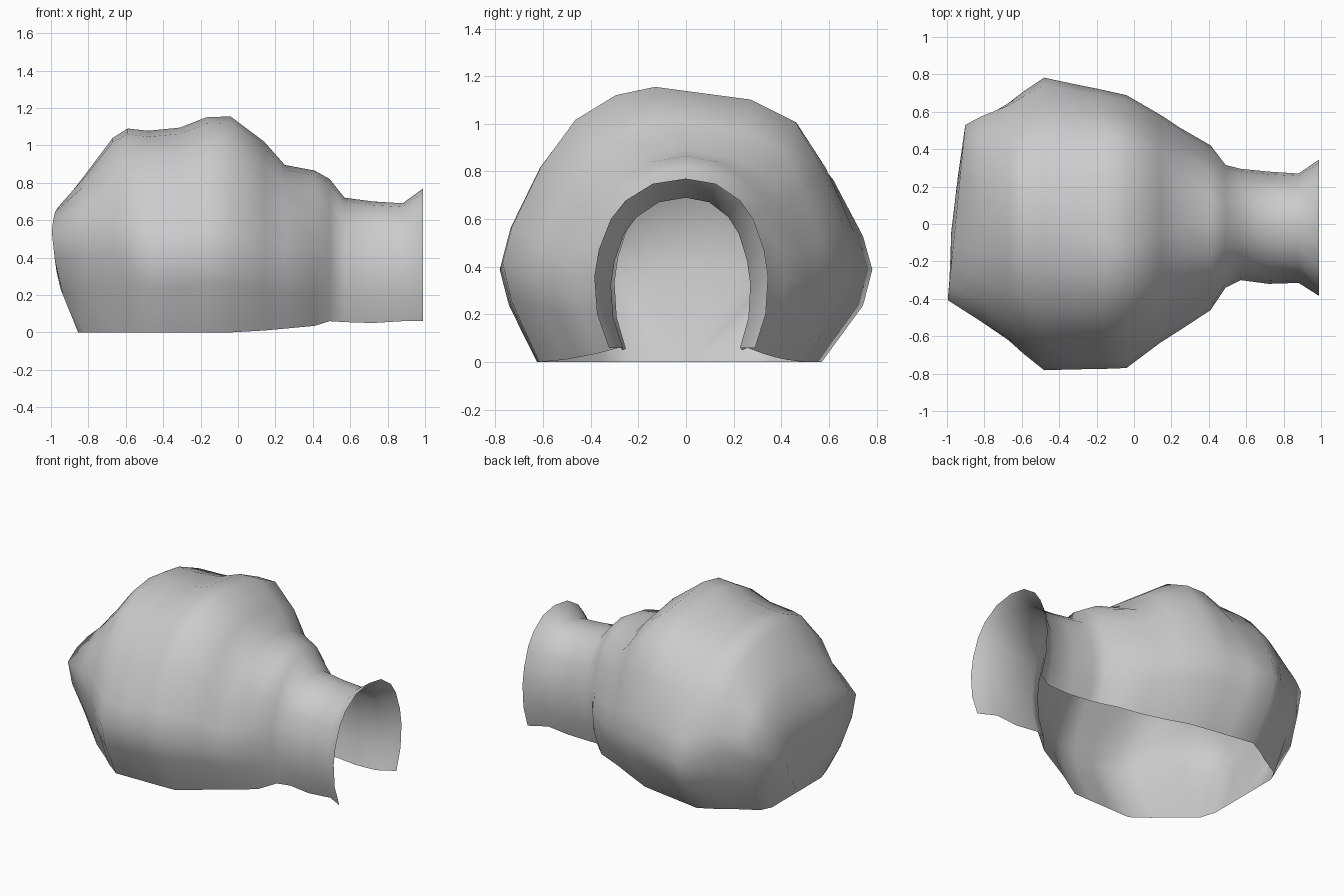
import bpy, bmesh

if "Cube" in bpy.data.objects:
    bpy.data.objects.remove(bpy.data.objects["Cube"])

# Half arch profiles (width, height fractions) from ground to apex
DOME = [(.80, 0), (.95, .22), (1, .36), (.95, .49), (.79, .71), (.59, .88), (.29, .97), (0, 1)]
ARCH = [(.84, 0), (.97, .20), (1, .42), (.95, .58), (.82, .76), (.66, .87), (.36, .97), (0, 1)]
BACK = [(.56, 0), (.78, .30), (.92, .58), (1, .81), (.80, .91), (.55, .97), (.27, 1), (0, 1)]

# Stations along x: x, width at -y, width at +y, base z, top z,
# blend (1 tunnel, -1 back), apex shift, bulge of the far shoulder
STATIONS = [
    (.99, .385, .345, .06, .77, 1, 0, 0), (.88, .315, .27, .06, .69, 1, 0, 0),
    (.72, .32, .28, .05, .70, 1, 0, 0), (.57, .30, .295, .055, .72, 1, 0, 0),
    (.49, .34, .315, .06, .82, .8, 0, 0), (.41, .46, .42, .035, .865, .4, 0, 0),
    (.25, .565, .51, .02, .895, .1, 0, .04), (.14, .635, .58, .01, 1.02, 0, .06, .09),
    (-.04, .77, .685, 0, 1.155, 0, .13, .08), (-.17, .775, .715, 0, 1.15, 0, .11, .06),
    (-.31, .777, .745, 0, 1.095, 0, .04, .02), (-.48, .782, .782, 0, 1.078, 0, 0, 0),
    (-.59, .70, .715, 0, 1.09, -.1, 0, 0), (-.67, .635, .66, 0, 1.04, -.25, 0, 0),
    (-.82, .53, .585, 0, .84, -.6, 0, 0), (-.955, .42, .53, 0, .665, -1, 0, 0)]


def back_wall(z):
    """Furthest x the rounded back wall reaches at height z."""
    if z < .26:
        return -.855 - .105 * z / .26
    return -.96 - .04 * min(1, (z - .26) / .26)


def ring(x, wl, wr, z0, z1, k, shift, bulge):
    other, t = (ARCH, k) if k >= 0 else (BACK, -k)
    prof = [(a + (c - a) * t, b + (d - b) * t) for (a, b), (c, d) in zip(DOME, other)]
    # the dome tucks in a little more at ground level on the far side
    tuck = lambda h: 1 - .09 * (1 - abs(k)) * max(0, 1 - h / .2)
    near = 1 if k >= 0 else .97
    sides = [(-w * wl * (near if h > .8 else 1), h, 0) for w, h in prof]
    sides += [(w * wr * tuck(h), h, 1) for w, h in prof[-2::-1]]
    pts = []
    for y, h, far in sides:
        z = z0 + (z1 - z0) * h
        if far:     # far shoulder is wider and a touch lower near the apex
            y += bulge * h ** 3
            z -= .3 * bulge * h ** 8
        else:
            y -= shift * h ** 20
        px = max(x + (.1 * y if k == -1 else 0), back_wall(z))
        pts.append((px, y, z))
    return pts


# Shell: entrance tunnel flowing into the rounded dome, open underneath
bm = bmesh.new()
rings = [ring(*s) for s in STATIONS]
inner = []
for x, y, z in rings[-1]:
    zz = z * .6
    inner.append((max(-.972 + .06 * y, back_wall(zz)), y * .5, zz))
rings.append(inner)
vs = [[bm.verts.new(p) for p in r] for r in rings]
for a, b in zip(vs, vs[1:]):
    for j in range(len(a) - 1):
        bm.faces.new((a[j], a[j + 1], b[j + 1], b[j]))

# Closing fan in the middle of the back wall
centre = bm.verts.new((-.855, .02, 0))
for j in range(len(vs[-1]) - 1):
    bm.faces.new((vs[-1][j], vs[-1][j + 1], centre))

# Face normals point outwards
bm.normal_update()
top = max(bm.faces, key=lambda f: f.calc_center_median().z)
if top.normal.z < 0:
    bmesh.ops.reverse_faces(bm, faces=bm.faces[:])
for f in bm.faces:
    f.smooth = True
me = bpy.data.meshes.new("igloo_shell")
bm.to_mesh(me)
bm.free()
shell = bpy.data.objects.new("igloo_shell", me)
bpy.context.collection.objects.link(shell)
